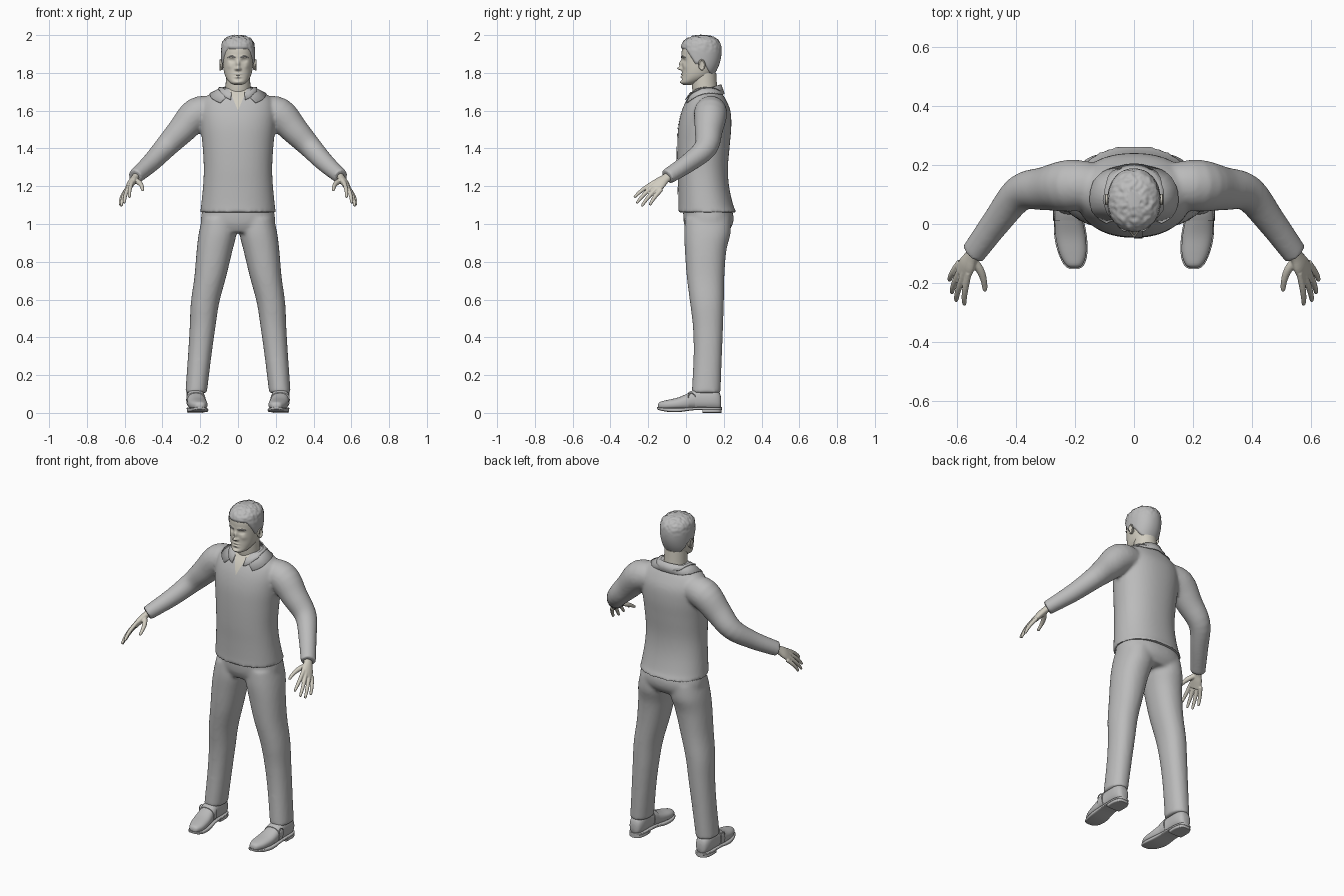
import bpy, bmesh, math
from mathutils import Vector, noise

cube = bpy.data.objects.get("Cube")
if cube:
    bpy.data.objects.remove(cube)


def material(name, rgb):
    m = bpy.data.materials.new(name)
    m.use_nodes = True
    m.diffuse_color = (*rgb, 1)
    bsdf = m.node_tree.nodes["Principled BSDF"]
    bsdf.inputs["Base Color"].default_value = (*rgb, 1)
    bsdf.inputs["Roughness"].default_value = 0.8
    return m


GREY = material("plain grey", (0.5, 0.5, 0.5))
SKIN = material("pale skin", (0.64, 0.61, 0.53))
X, Y, Z = Vector((1, 0, 0)), Vector((0, 1, 0)), Vector((0, 0, 1))


def clamp(v, lo=0, hi=1):
    return max(lo, min(hi, v))


def catmull(rows, steps):
    """Smoothly resample rows of numbers."""
    out = []
    for i in range(len(rows) - 1):
        p = [rows[clamp(i + k, 0, len(rows) - 1)] for k in (-1, 0, 1, 2)]
        for s in range(steps):
            t = s / steps
            out.append([b + (c - a) * t / 2 + (a - 2.5 * b + 2 * c - d / 2) * t * t
                        + (1.5 * (b - c) + (d - a) / 2) * t ** 3 for a, b, c, d in zip(*p)])
    return out + [list(rows[-1])]


def loft(bm, rows, side=X, axis=None, n=32, steps=4, power=2, mirror=False):
    """Skin rings (x, y, z, half width, half depth) along a path."""
    rows = catmull(rows, steps)
    pts = [Vector(r[:3]) for r in rows]
    for sign in ((1, -1) if mirror else (1,)):
        rings = []
        for i, r in enumerate(rows):
            t = axis or (pts[min(i + 1, len(pts) - 1)] - pts[max(i - 1, 0)]).normalized()
            s = (side - t * side.dot(t)).normalized()
            u = t.cross(s)
            ring = []
            for k in range(n):
                c, d = math.cos(math.tau * k / n), math.sin(math.tau * k / n)
                c, d = (math.copysign(abs(v) ** (2 / power), v) for v in (c, d))
                p = pts[i] + s * c * r[3] + u * d * r[4]
                ring.append(bm.verts.new((p.x * sign, p.y, p.z)))
            rings.append(ring)
        for a, b in zip(rings, rings[1:]):
            for k in range(n):
                bm.faces.new((a[k], a[k - 1], b[k - 1], b[k]))
        bm.faces.new(rings[0])
        bm.faces.new(rings[-1])


def stack(rows, x=0):
    """Rows of (height, half width, front, back) to upright rings."""
    return [(r[4] if len(r) > 4 else x, (r[2] + r[3]) / 2, r[0], r[1], (r[3] - r[2]) / 2) for r in rows]


def finish(name, bm, mat, angle=50):
    bmesh.ops.recalc_face_normals(bm, faces=bm.faces)
    mesh = bpy.data.meshes.new(name)
    bm.to_mesh(mesh)
    bm.free()
    ob = bpy.data.objects.new(name, mesh)
    bpy.context.collection.objects.link(ob)
    mesh.materials.append(mat)
    smooth(ob, angle)
    return ob


def smooth(ob, angle=50):
    bpy.ops.object.select_all(action='DESELECT')
    ob.select_set(True)
    bpy.context.view_layer.objects.active = ob
    bpy.ops.object.shade_smooth_by_angle(angle=math.radians(angle))


def fuse(ob, voxel, rounds, mat):
    """Merge overlapping volumes into one smooth skin."""
    m = ob.modifiers.new("merge", 'REMESH')
    m.mode, m.voxel_size = 'VOXEL', voxel
    m = ob.modifiers.new("soften", 'SMOOTH')
    m.factor, m.iterations = 0.5, rounds
    mesh = bpy.data.meshes.new_from_object(ob.evaluated_get(bpy.context.evaluated_depsgraph_get()))
    ob.modifiers.clear()
    ob.data = mesh
    mesh.materials.clear()
    mesh.materials.append(mat)
    smooth(ob)


# Jacket: body and sleeves
bm = bmesh.new()
loft(bm, stack([(1.062, .2, -.042, .268), (1.1, .195, -.04, .25), (1.2, .185, -.042, .228),
                (1.3, .181, -.046, .222), (1.42, .188, -.046, .232), (1.52, .198, -.04, .24),
                (1.6, .2, -.022, .235), (1.66, .18, .005, .21), (1.7, .13, .035, .185),
                (1.72, .085, .05, .17)]), axis=Z, n=64, power=2.2)
loft(bm, [(.12, .13, 1.6, .075, .075), (.215, .13, 1.583, .088, .088), (.3, .12, 1.495, .074, .074),
          (.385, .105, 1.405, .062, .06), (.46, .015, 1.325, .05, .05), (.545, -.1, 1.25, .043, .04)],
     side=Y, mirror=True)
jacket = finish("jacket", bm, GREY)
fuse(jacket, .009, 5, GREY)

# Open neck, cut as a V in the jacket front
jacket.data.materials.append(SKIN)
bm = bmesh.new()
bm.from_mesh(jacket.data)
for s in (1, -1):
    bmesh.ops.bisect_plane(bm, geom=bm.verts[:] + bm.edges[:] + bm.faces[:],
                           plane_co=(0, 0, 1.6), plane_no=(s, 0, -.42))
for f in bm.faces:
    c = f.calc_center_median()
    if c.y < .08 and abs(c.x) < (c.z - 1.6) * .42:
        f.material_index = 1
bm.to_mesh(jacket.data)
bm.free()


def wrap(ob, mode, offset):
    m = ob.modifiers.new("fit", 'SHRINKWRAP')
    m.target, m.offset = jacket, offset
    if mode == 'PROJECT':
        m.wrap_method, m.use_project_y = mode, True
    else:
        m.wrap_mode = mode


# Overlapping front edge of the jacket
bm = bmesh.new()
bmesh.ops.create_grid(bm, x_segments=4, y_segments=60, size=1)
for v in bm.verts:
    v.co = (.014 + v.co.x * .014, -.2, 1.338 + v.co.y * .258)
wrap(finish("front_placket", bm, GREY), 'PROJECT', .003)

# Folded shirt-style collar
bm = bmesh.new()
rows = []
for i in range(49):
    t = math.radians(-155 + 310 * i / 48)
    f = (1 - math.cos(t)) / 2
    o = t * .9
    rows.append([bm.verts.new(p) for p in (
        (.078 * math.sin(t), .105 + .072 * math.cos(t), 1.69 - .06 * f),
        (.08 * math.sin(t), .105 + .074 * math.cos(t), 1.738 - .05 * f),
        (.088 * math.sin(t), .105 + .082 * math.cos(t), 1.738 - .052 * f),
        ((.105 + .04 * f) * math.sin(o), .105 + (.1 + .035 * f) * math.cos(o), 1.69 - .05 * f))])
for a, b in zip(rows, rows[1:]):
    for k in range(3):
        bm.faces.new((a[k], a[k + 1], b[k + 1], b[k]))
collar = finish("collar", bm, GREY, 80)
wrap(collar, 'OUTSIDE', .005)
collar.modifiers.new("thickness", 'SOLIDIFY').thickness = .005

# Trousers: seat and legs
bm = bmesh.new()
loft(bm, stack([(.955, .17, .01, .22), (1, .195, -.01, .248), (1.06, .192, -.015, .248),
                (1.14, .17, -.01, .21)]), axis=Z, n=48, power=2.3)
loft(bm, stack([(.105, .057, .03, .183, .222), (.3, .062, .04, .19, .203), (.45, .068, .037, .196, .188),
                (.58, .075, .022, .2, .175), (.72, .084, .004, .203, .147), (.86, .095, -.006, .214, .124),
                (.95, .1, -.01, .236, .108), (1.03, .09, -.005, .235, .1)]), axis=Z, mirror=True, power=2.2)
fuse(finish("trousers", bm, GREY), .01, 6, GREY)

# Neck and head
bm = bmesh.new()
loft(bm, stack([(1.62, .07, .06, .19), (1.7, .066, .035, .168), (1.8, .064, .03, .16)]), axis=Z)
finish("neck", bm, SKIN)
HEAD = stack([(1.737, .022, -.014, .03), (1.75, .045, -.025, .07), (1.78, .066, -.022, .13),
              (1.82, .077, -.02, .158), (1.87, .082, -.022, .176), (1.92, .083, -.022, .181),
              (1.96, .076, -.01, .172), (1.983, .052, .022, .145), (1.992, .02, .06, .11)])
# Face relief: side, height, spread across, spread up, push forward
RELIEF = [(.033, 1.866, .014, .009, -.013), (.033, 1.866, .009, .005, .006), (.03, 1.886, .02, .006, .004),
          (0, 1.823, .01, .009, .025), (.012, 1.82, .006, .006, .009), (0, 1.848, .009, .018, .016),
          (0, 1.793, .018, .004, .007), (0, 1.779, .016, .005, .007), (0, 1.786, .02, .002, -.004),
          (0, 1.765, .016, .004, -.004), (0, 1.75, .018, .008, .007), (.045, 1.835, .013, .014, .004)]
bm = bmesh.new()
loft(bm, HEAD, axis=Z, n=128, steps=10, power=2.15)
for v in bm.verts:
    if v.co.y < .06:
        v.co.y -= sum(d * math.exp(-((abs(v.co.x) - x) / sx) ** 2 - ((v.co.z - z) / sz) ** 2)
                      for x, z, sx, sz, d in RELIEF)
finish("head", bm, SKIN, 80)

# Short hair: sinks into the head below the hairline
bm = bmesh.new()
loft(bm, HEAD, axis=Z, n=96, steps=8, power=2.15)
bmesh.ops.recalc_face_normals(bm, faces=bm.faces)
bm.normal_update()
for v, normal in [(v, v.normal.copy()) for v in bm.verts]:
    x, y, z = v.co
    line = 1.927 - .08 * clamp(y / .05) - .065 * clamp((y - .1) / .035)
    rough = noise.noise(v.co * 70) * .005 * clamp((z - 1.9) / .06)
    v.co += normal * (.007 * clamp((z - line) / .01, -2, 1) + rough)
finish("hair", bm, GREY, 80)

# Eyebrows
bm = bmesh.new()
loft(bm, [(.014, -.024, 1.88, .003, .003), (.034, -.021, 1.888, .004, .004),
          (.056, -.004, 1.881, .002, .002)], side=Z, n=10, mirror=True)
finish("eyebrows", bm, GREY)

# Ears: a shell with a raised rim
bm = bmesh.new()
rim = []
for i in range(9):
    a = math.radians(-110 + 285 * i / 8)
    rim.append((.094, .083 + .016 * math.cos(a), 1.842 + .027 * math.sin(a), .005, .004))
loft(bm, rim, n=10, mirror=True)
loft(bm, [(.08, .08, 1.842, .016, .027), (.09, .082, 1.842, .015, .026)], side=Y, n=20, mirror=True)
fuse(finish("ears", bm, SKIN), .003, 3, SKIN)

# Hands: palm, four fingers and thumb
bm = bmesh.new()
across = Vector((.035, .045, -.037))
loft(bm, [(.525, -.07, 1.268, .026, .022), (.549, -.108, 1.241, .026, .019), (.565, -.138, 1.217, .036, .019),
          (.582, -.168, 1.187, .037, .014)], side=across, n=24, mirror=True)
FINGERS = [((.563, -.187, 1.207), (.575, -.275, 1.14)), ((.578, -.178, 1.193), (.603, -.262, 1.11)),
           ((.59, -.162, 1.178), (.618, -.235, 1.094)), ((.598, -.142, 1.166), (.626, -.192, 1.1))]
for base, tip in FINGERS:
    base, tip = Vector(base), Vector(tip)
    path = [base.lerp(tip, t) + Vector((.5, -.2, .6)) * b for t, b in
            ((-.25, 0), (.3, .008), (.7, .007), (.96, 0), (1, -.001))]
    loft(bm, [(*p, r, r) for p, r in zip(path, (.011, .011, .0095, .007, .003))],
         side=across, n=12, mirror=True)
loft(bm, [(.548, -.12, 1.235, .015, .015), (.522, -.155, 1.218, .014, .014), (.509, -.19, 1.2, .011, .011),
          (.505, -.222, 1.18, .008, .008), (.505, -.228, 1.176, .003, .003)], side=across, n=12, mirror=True)
fuse(finish("hands", bm, SKIN), .0035, 3, SKIN)


# Shoes: rows of (y, centre x, half width, bottom, top)
def shoe_part(name, rows, power, angle=50):
    bm = bmesh.new()
    loft(bm, [(x, y, (lo + hi) / 2, w, (hi - lo) / 2) for y, x, w, lo, hi in rows],
         axis=Y, n=32, power=power, mirror=True)
    finish(name, bm, GREY, angle)


shoe_part("shoe_uppers", [(-.148, .203, .012, .026, .044), (-.138, .203, .028, .02, .058),
                          (-.1, .207, .045, .016, .068), (-.04, .215, .051, .016, .082),
                          (.02, .222, .047, .016, .108), (.07, .224, .044, .016, .128),
                          (.14, .224, .044, .016, .13), (.175, .224, .034, .018, .11),
                          (.186, .224, .018, .03, .08)], 2.4)
shoe_part("shoe_soles", [(-.153, .203, .012, .02, .031), (-.14, .203, .033, .014, .029),
                         (-.1, .207, .049, .006, .026), (-.04, .215, .055, .004, .026),
                         (.04, .222, .048, .014, .03), (.13, .224, .047, .016, .03),
                         (.175, .224, .037, .016, .03), (.19, .224, .016, .016, .03)], 5)
shoe_part("shoe_heels", [(.088, .224, .045, 0, .02), (.14, .224, .047, 0, .02),
                         (.175, .224, .036, 0, .02), (.188, .224, .016, 0, .02)], 5)
shoe_part("shoe_straps", [(.012, .222, .052, .02, .108), (.03, .223, .051, .02, .117),
                          (.048, .224, .05, .02, .124)], 2.4)

# Strap buckles on the outer sides
bm = bmesh.new()
loop = [(.27, .03 + .017 * math.cos(a), .088 + .017 * math.sin(a), .003, .003)
        for a in [math.tau * i / 8 + math.pi / 4 for i in range(9)]]
loft(bm, loop, n=8, steps=2, mirror=True)
finish("shoe_buckles", bm, GREY)
